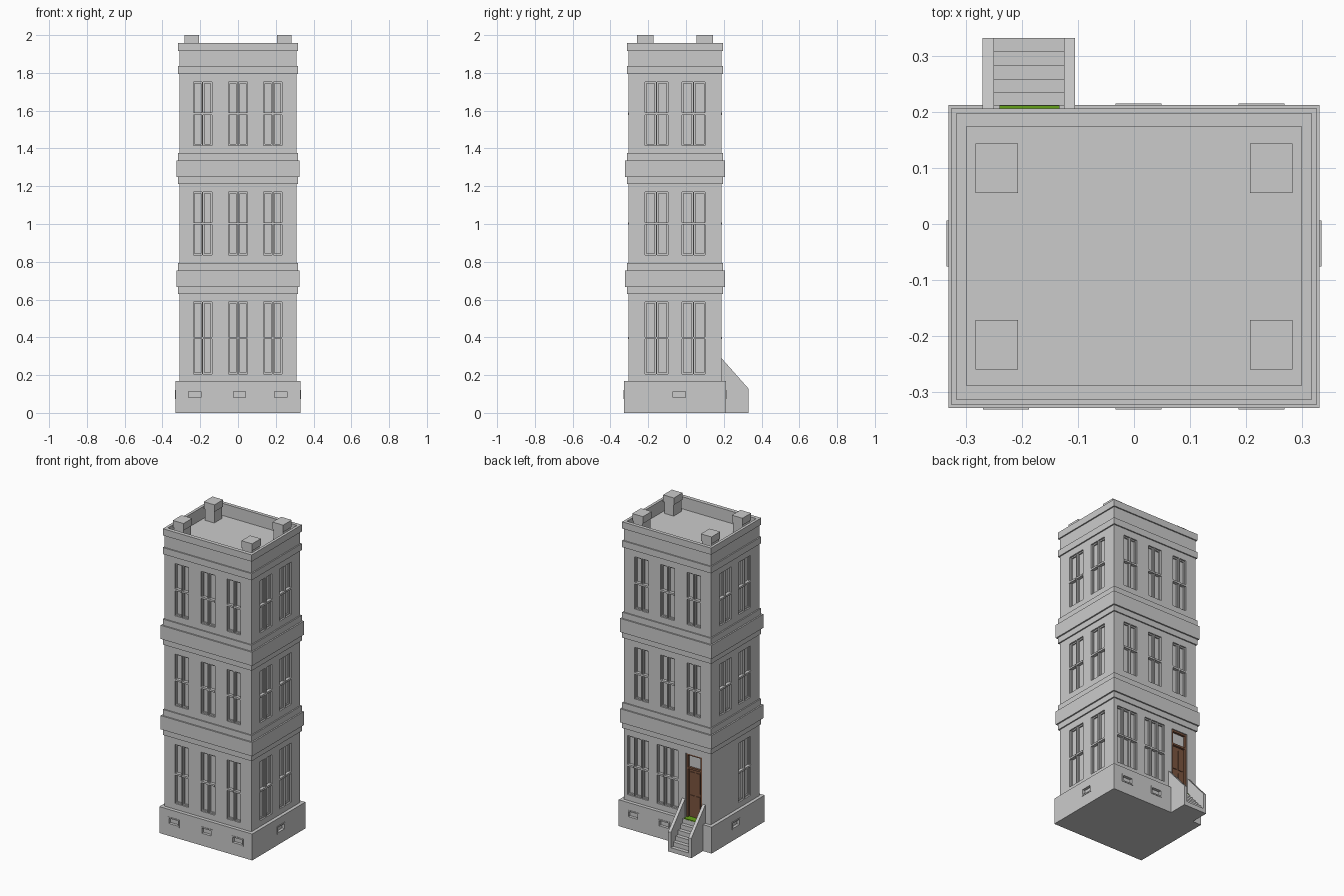
import bpy, bmesh

if "Cube" in bpy.data.objects:
    bpy.data.objects.remove(bpy.data.objects["Cube"])

CY = -0.058                                   # centre of the tower in y
WX, WY = 0.309, 0.247                         # wall half sizes
BX, BY = 0.331, 0.27                          # plinth half sizes


def mesh_boxes(name, boxes, colour=None):
    """One object made of axis-aligned boxes (x0, x1, y0, y1, z0, z1)."""
    bm = bmesh.new()
    for x0, x1, y0, y1, z0, z1 in boxes:
        for v in bmesh.ops.create_cube(bm, size=1)["verts"]:
            v.co = (x1 if v.co.x > 0 else x0, y1 if v.co.y > 0 else y0,
                    z1 if v.co.z > 0 else z0)
    me = bpy.data.meshes.new(name)
    bm.to_mesh(me)
    bm.free()
    ob = bpy.data.objects.new(name, me)
    bpy.context.collection.objects.link(ob)
    if colour:
        mat = bpy.data.materials.new(name + "_colour")
        mat.diffuse_color = (*colour, 1)
        mat.use_nodes = True
        mat.node_tree.nodes["Principled BSDF"].inputs["Base Color"].default_value = mat.diffuse_color
        me.materials.append(mat)
    return ob


def cut(ob, boxes):
    """Subtract boxes from an object and bake the result."""
    cutter = mesh_boxes("cutter", boxes)
    cutter.hide_render = True
    mod = ob.modifiers.new("cut", "BOOLEAN")
    mod.operation, mod.solver, mod.object = "DIFFERENCE", "EXACT", cutter
    bpy.context.view_layer.update()
    dg = bpy.context.evaluated_depsgraph_get()
    baked = bpy.data.meshes.new_from_object(ob.evaluated_get(dg))
    ob.modifiers.clear()
    ob.data = baked
    bpy.data.objects.remove(cutter)


def on_face(face, hx, hy, u0, u1, d0, d1, z0, z1):
    """Box on a side: u along the side, d outward from its surface."""
    if face == "front":
        return (u0, u1, CY - hy - d1, CY - hy - d0, z0, z1)
    if face == "back":
        return (u0, u1, CY + hy + d0, CY + hy + d1, z0, z1)
    if face == "right":
        return (hx + d0, hx + d1, u0, u1, z0, z1)
    return (-hx - d1, -hx - d0, u0, u1, z0, z1)


def slab(hx, hy, z0, z1):
    return (-hx, hx, CY - hy, CY + hy, z0, z1)


# Window layout: face, centre, number of lights, light width, storey
storeys = [(0.207, 0.587), (0.837, 1.169), (1.416, 1.752)]
windows = []
for s in range(3):
    for u in (-0.187, 0, 0.184):
        windows.append(("front", u, 2, 0.046, s))
        if s > 0:
            windows.append(("back", u, 2, 0.046, s))
    for u in (-0.156, 0.04):
        windows.append(("right", u, 2, 0.058, s))
        if s > 0 or u < 0:
            windows.append(("left", u, 2, 0.058, s))
windows += [("back", u, 3, 0.046, 0) for u in (0.21, 0.0)]

holes, rails, sashes = [], [], []
GAP = 0.006
for face, c, n, w, s in windows:
    z0, z1 = storeys[s]
    zm = (z0 + z1) / 2
    for i in range(n):
        u0 = c + (i - n / 2) * (w + GAP) + GAP / 2
        u1 = u0 + w
        holes.append(on_face(face, WX, WY, u0, u1, -0.018, 0.02, z0, z1))
        rails.append(on_face(face, WX, WY, u0, u1, -0.019, 0.002, zm - 0.006, zm + 0.006))
        # slim sash frame inside each light
        for a, b in ((u0, u0 + 0.007), (u1 - 0.007, u1)):
            sashes.append(on_face(face, WX, WY, a, b, -0.019, -0.010, z0, z1))
        for a, b in ((z0, z0 + 0.008), (z1 - 0.008, z1)):
            sashes.append(on_face(face, WX, WY, u0 + 0.007, u1 - 0.007, -0.019, -0.010, a, b))

# Tower walls with window, door and roof recesses
DX0, DX1, DZ0, DZ1 = -0.245, -0.13, 0.17, 0.585
PIT = (-0.299, 0.299, -0.288, 0.174, 1.88, 2.1)
walls = mesh_boxes("walls", [slab(WX, WY, 0.165, 1.94)])
holes.append(on_face("back", WX, WY, DX0, DX1, -0.03, 0.02, DZ0, DZ1))
cut(walls, holes + [PIT])
mesh_boxes("window_rails", rails)
mesh_boxes("window_sashes", sashes)

# Plinth with vents
base = mesh_boxes("plinth", [slab(BX, BY, 0, 0.17)])
vents = [("front", u) for u in (-0.228, 0.008, 0.227)]
vents += [("back", u) for u in (0.008, 0.227)] + [("right", -0.035), ("left", -0.035)]
vent_holes, vent_frames = [], []
for face, u in vents:
    a, b, z0, z1 = u - 0.041, u + 0.041, 0.073, 0.122
    t = 0.008
    vent_holes.append(on_face(face, BX, BY, a + t, b - t, -0.015, 0.02, z0 + t, z1 - t))
    for p, q, r, v in ((a, a + t, z0, z1), (b - t, b, z0, z1),
                       (a + t, b - t, z0, z0 + t), (a + t, b - t, z1 - t, z1)):
        vent_frames.append(on_face(face, BX, BY, p, q, -0.002, 0.003, r, v))
cut(base, vent_holes)
mesh_boxes("vent_frames", vent_frames)

# Storey bands: wide middle course between two thin ones
for i, z in enumerate((0.63, 1.212)):
    mesh_boxes(f"storey_band_{i + 1}", [slab(0.317, 0.255, z, z + 0.037),
                                        slab(0.326, 0.264, z + 0.037, z + 0.125),
                                        slab(0.317, 0.255, z + 0.125, z + 0.164)])
mesh_boxes("upper_band", [slab(0.317, 0.255, 1.795, 1.837)])
coping = mesh_boxes("parapet_coping", [slab(0.317, 0.255, 1.915, 1.958)])
cut(coping, [PIT])

# Corner chimneys on the roof
for i, (sx, sy) in enumerate(((-1, -1), (1, -1), (-1, 1), (1, 1))):
    x, y = sx * 0.2445, CY + sy * 0.1575
    mesh_boxes(f"chimney_{i + 1}", [
        (x - 0.033, x + 0.033, y - 0.039, y + 0.039, 1.875, 1.955),
        (x - 0.038, x + 0.038, y - 0.044, y + 0.044, 1.955, 2.0)])

# Door: brown frame and leaf, grey transom pane, green mat
brown = (0.20, 0.09, 0.05)
f = 0.012


def door_box(u0, u1, d0, d1, z0, z1):
    return on_face("back", WX, WY, u0, u1, d0, d1, z0, z1)


mesh_boxes("door_frame", [
    door_box(DX0, DX0 + f, -0.03, -0.006, DZ0, DZ1),
    door_box(DX1 - f, DX1, -0.03, -0.006, DZ0, DZ1),
    door_box(DX0 + f, DX1 - f, -0.03, -0.006, DZ1 - f, DZ1),
    door_box(DX0 + f, DX1 - f, -0.03, -0.006, 0.485, 0.497)], brown)
mesh_boxes("transom_pane", [door_box(DX0 + f, DX1 - f, -0.03, -0.02, 0.497, DZ1 - f)])
mid = (DX0 + DX1) / 2
panels = [door_box(mid + s * 0.021 - 0.014, mid + s * 0.021 + 0.014, -0.022, -0.016, a, b)
          for s in (-1, 1) for a, b in ((0.19, 0.315), (0.335, 0.465))]
mesh_boxes("door_leaf", [door_box(DX0 + f, DX1 - f, -0.03, -0.02, DZ0, 0.485)] + panels, brown)
mesh_boxes("door_mat", [(-0.24, -0.133, 0.165, 0.211, 0.168, 0.175)], (0.13, 0.36, 0.01))

# Entrance steps
n, y0, y1 = 5, 0.21, 0.332
run = (y1 - y0) / n
mesh_boxes("steps", [(-0.251, -0.124, y1 - (i + 1) * run, y1 - i * run, 0, 0.17 * (i + 1) / (n + 1))
                     for i in range(n)])

# Sloping side walls of the steps
profile = [(0.186, 0), (y1, 0), (y1, 0.127), (0.186, 0.292)]
for name, x in (("stair_wall_left", -0.27), ("stair_wall_right", -0.125)):
    bm = bmesh.new()
    face = bm.faces.new([bm.verts.new((x, y, z)) for y, z in profile])
    ext = bmesh.ops.extrude_face_region(bm, geom=[face])
    for v in ext["geom"]:
        if isinstance(v, bmesh.types.BMVert):
            v.co.x += 0.02
    bmesh.ops.recalc_face_normals(bm, faces=bm.faces)
    me = bpy.data.meshes.new(name)
    bm.to_mesh(me)
    bm.free()
    bpy.context.collection.objects.link(bpy.data.objects.new(name, me))
